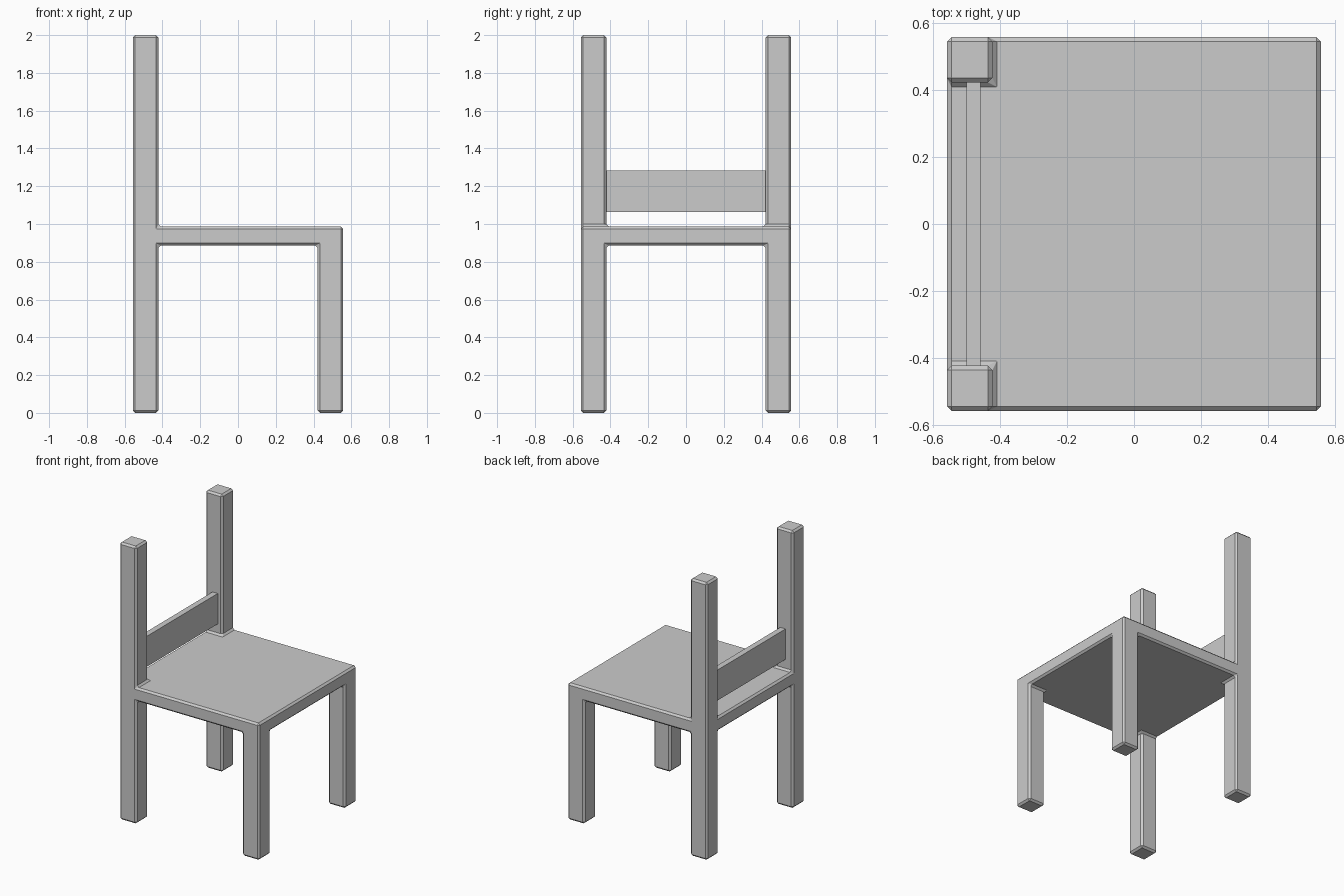
import bpy, bmesh
from itertools import product
from mathutils import Vector

if "Cube" in bpy.data.objects:
    bpy.data.objects.remove(bpy.data.objects["Cube"])

grey = bpy.data.materials.new("plain_grey")
grey.diffuse_color = (0.6, 0.6, 0.6, 1)
grey.use_nodes = True
grey.node_tree.nodes["Principled BSDF"].inputs["Base Color"].default_value = grey.diffuse_color

OUT, INN = 0.557, 0.422            # outer and inner edges of the posts
PLAN = [-OUT, -INN, INN, OUT]
LEVELS = [0, 0.886, 0.986, 2.0]    # floor, seat underside, seat top, post top


def finish(bm, name):
    bmesh.ops.recalc_face_normals(bm, faces=bm.faces)
    mesh = bpy.data.meshes.new(name)
    bm.to_mesh(mesh)
    bm.free()
    mesh.materials.append(grey)
    obj = bpy.data.objects.new(name, mesh)
    bpy.context.collection.objects.link(obj)
    return obj


def solid(i, j, k):
    """Which blocks of the 3x3x3 layout belong to the frame."""
    if not all(0 <= n <= 2 for n in (i, j, k)):
        return False
    corner = i != 1 and j != 1
    return k == 1 or (corner and (k == 0 or i == 0))


# Seat, legs and back posts as one continuous body
bm = bmesh.new()
for cell in product(range(3), repeat=3):
    if not solid(*cell):
        continue
    for axis, side in product(range(3), (0, 1)):
        near = list(cell)
        near[axis] += 2 * side - 1
        if solid(*near):
            continue
        u, v = [a for a in range(3) if a != axis]
        ring = []
        for du, dv in ((0, 0), (1, 0), (1, 1), (0, 1)):
            n = list(cell)
            n[axis] += side
            n[u] += du
            n[v] += dv
            ring.append(bm.verts.new((PLAN[n[0]], PLAN[n[1]], LEVELS[n[2]])))
        bm.faces.new(ring)
bmesh.ops.remove_doubles(bm, verts=bm.verts, dist=0.0001)
bmesh.ops.recalc_face_normals(bm, faces=bm.faces)
bmesh.ops.dissolve_limit(bm, angle_limit=0.02, verts=bm.verts, edges=bm.edges)
frame = finish(bm, "chair_frame")

# Chamfered edges, which also flare the inner joints
chamfer = frame.modifiers.new("chamfer", 'BEVEL')
chamfer.width = 0.013
chamfer.segments = 1
chamfer.limit_method = 'ANGLE'

# Back rail between the posts
bm = bmesh.new()
bmesh.ops.create_cube(bm, size=1)
bmesh.ops.scale(bm, vec=Vector((0.042, 2 * INN, 0.22)), verts=bm.verts)
bmesh.ops.translate(bm, vec=Vector((-0.478, 0, 1.173)), verts=bm.verts)
finish(bm, "back_rail")
